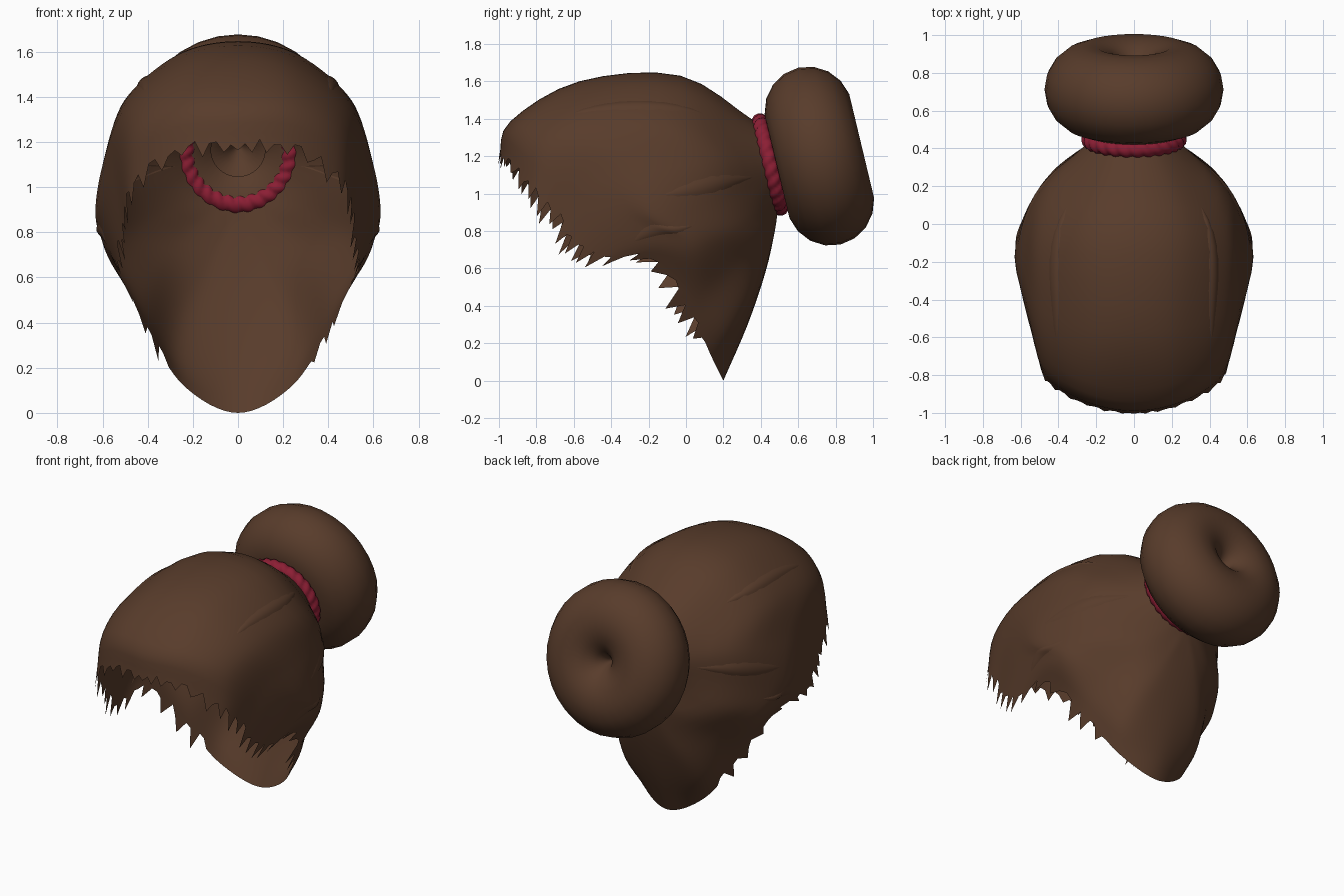
import bpy, bmesh, math, random
from mathutils import Vector, Matrix

random.seed(4)
if "Cube" in bpy.data.objects:
    bpy.data.objects.remove(bpy.data.objects["Cube"])


def material(name, rgb):
    m = bpy.data.materials.new(name)
    m.use_nodes = True
    m.diffuse_color = (*rgb, 1)
    bsdf = m.node_tree.nodes["Principled BSDF"]
    bsdf.inputs["Base Color"].default_value = (*rgb, 1)
    bsdf.inputs["Roughness"].default_value = 0.8
    return m


brown = material("brown hair", (0.098, 0.045, 0.024))
red = material("red band", (0.26, 0.013, 0.034))

# Frame of the hair band: centre, upward direction in its plane, axis
TIE = Vector((0, 0.45, 1.155))
UP = Vector((0, -0.233, 0.973))
AXIS = Vector((0, 0.973, 0.233))
SIDE = Vector((1, 0, 0))

# Guide strands on the left half: band angle, then points from hairline to band
GUIDES = [
    (0, (0, -1, 1.19), (0, -.94, 1.385), (0, -.57, 1.6), (0, -.03, 1.63)),
    (30, (.25, -.955, 1.17), (.26, -.89, 1.37), (.26, -.55, 1.55), (.26, -.03, 1.57)),
    (60, (.46, -.83, 1.02), (.47, -.75, 1.26), (.5, -.45, 1.37), (.47, 0, 1.37)),
    (90, (.51, -.67, .83), (.56, -.5, 1.08), (.595, -.2, 1.12), (.5, .15, 1.17)),
    (115, (.53, -.52, .66), (.6, -.3, .86), (.625, -.1, .87), (.49, .2, .95)),
    (140, (.54, -.2, .65), (.58, -.02, .7), (.55, .1, .75), (.41, .3, .83)),
    (160, (.4, .02, .37), (.41, .12, .47), (.37, .25, .6), (.27, .4, .76)),
    (172, (.24, .14, .12), (.26, .25, .27), (.22, .36, .48), (.12, .45, .72)),
    (180, (0, .2, 0), (0, .33, .3), (0, .425, .58), (0, .475, .8)),
]
HALF = len(GUIDES) - 1
LOOP = HALF * 2


def on_ring(angle, radius, depth):
    """Point around the band axis."""
    return TIE + radius * (math.sin(angle) * SIDE + math.cos(angle) * UP) + depth * AXIS


def guide(i):
    """Guide strand i around the whole head, mirrored on the right half."""
    i %= LOOP
    flip = i > HALF
    angle, *pts = GUIDES[LOOP - i if flip else i]
    pts = [Vector(p) for p in pts] + [on_ring(math.radians(angle), 0.225, -0.01)]
    return [Vector((-p.x, p.y, p.z)) for p in pts] if flip else pts


def spline(a, b, c, d, t):
    return b + 0.5 * t * (c - a + t * (2 * a - 5 * b + 4 * c - d + t * (3 * (b - c) + d - a)))


def strand(k):
    i = math.floor(k)
    return [spline(*q, k - i) for q in zip(*(guide(i + n) for n in (-1, 0, 1, 2)))]


def along(pts, s):
    """Point at s in 0..1 along a strand."""
    pts = [2 * pts[0] - pts[1], *pts, 2 * pts[-1] - pts[-2]]
    f = s * (len(pts) - 3)
    i = min(int(f), len(pts) - 4)
    return spline(*pts[i:i + 4], f - i)


def grid_object(name, rows, mat, wrap_u=False, wrap_v=False):
    """Quad sheet from a grid of points, optionally closed either way."""
    bm = bmesh.new()
    vs = [[bm.verts.new(p) for p in row] for row in rows]
    nu, nv = len(vs), len(vs[0])
    for i in range(nu if wrap_u else nu - 1):
        for j in range(nv if wrap_v else nv - 1):
            a, b = vs[i], vs[(i + 1) % nu]
            k = (j + 1) % nv
            bm.faces.new((a[j], b[j], b[k], a[k]))
    if wrap_u and wrap_v:
        bmesh.ops.recalc_face_normals(bm, faces=bm.faces)
    me = bpy.data.meshes.new(name)
    bm.to_mesh(me)
    bm.free()
    ob = bpy.data.objects.new(name, me)
    bpy.context.collection.objects.link(ob)
    finish(ob, mat)


def finish(ob, mat):
    ob.data.materials.append(mat)
    bpy.ops.object.select_all(action="DESELECT")
    ob.select_set(True)
    bpy.context.view_layer.objects.active = ob
    bpy.ops.object.shade_smooth_by_angle(angle=math.radians(45))


# Swept-back hair shell with an uneven, ragged hairline
STEPS, ROWS = 8, 16
columns = []
peak = 0
for c in range(LOOP * STEPS):
    k = c / STEPS
    pts = strand(k)
    col = [along(pts, r / ROWS) for r in range(ROWS + 1)]
    from_front = min(k, LOOP - k)
    reach = 0.05 + 0.02 * min(from_front, 3)
    if from_front > 6.5:
        reach = 0
    if c >= peak:
        tooth = random.uniform(0.4, 1)
        peak = c + random.choice((2, 3, 3, 4))
    else:
        tooth = random.uniform(-0.4, 0.1)
    col[0] += (col[0] - col[1]).normalized() * reach * tooth
    columns.append(col)
grid_object("hair_shell", columns, brown, wrap_u=True)


# Slightly raised, tapering locks lying on the shell
def lock(name, k, width, s0, s1):
    rows = []
    for u in range(5):
        side = u / 2 - 1
        row = []
        for v in range(13):
            t = v / 12
            taper = math.sin(math.pi * t)
            s = s0 + (s1 - s0) * t
            kk = k + side * width * taper
            p = along(strand(kk), s)
            du = along(strand(kk + 0.05), s) - along(strand(kk - 0.05), s)
            dv = along(strand(kk), s + 0.02) - along(strand(kk), s - 0.02)
            lift = 0.011 * taper * (1 - side * side) - 0.003
            row.append(p + du.cross(dv).normalized() * lift)
        rows.append(row)
    grid_object(name, rows, brown)


LOCKS = [(1.6, .12, .4, .85), (3.5, .2, .5, .95), (4.4, .2, .1, .6)]
for n, (k, width, s0, s1) in enumerate(LOCKS):
    lock(f"left_lock_{n + 1}", k, width, s0, s1)
    lock(f"right_lock_{n + 1}", LOOP - k, width, s0, s1)

# Gathered hair passing through the band into the bun
neck = [[on_ring(math.tau * i / 32, r, d) for r, d in ((.23, -.03), (.18, -.015), (.12, .04))]
        for i in range(32)]
grid_object("bun_neck", neck, brown, wrap_u=True)

# Twisted hair band
TURNS, AROUND, TUBE = 26, 208, 12
band = []
for i in range(AROUND):
    a = math.tau * i / AROUND
    ring = []
    for j in range(TUBE):
        b = math.tau * j / TUBE
        r = 0.036 + 0.01 * abs(math.cos(TURNS * a / 2 + b))
        ring.append(on_ring(a, 0.235 + r * math.cos(b), r * math.sin(b)))
    band.append(ring)
grid_object("hair_band", band, red, wrap_u=True, wrap_v=True)

# Round bun with a pinched dimple in the middle
bpy.ops.mesh.primitive_torus_add(major_segments=32, minor_segments=18,
                                 major_radius=0.238, minor_radius=0.236)
bun = bpy.context.object
bun.name = "bun"
basis = Matrix((SIDE, UP * 1.025, -AXIS)).transposed().to_4x4()
bun.matrix_world = Matrix.Translation((0, 0.713, 1.2)) @ basis
finish(bun, brown)
